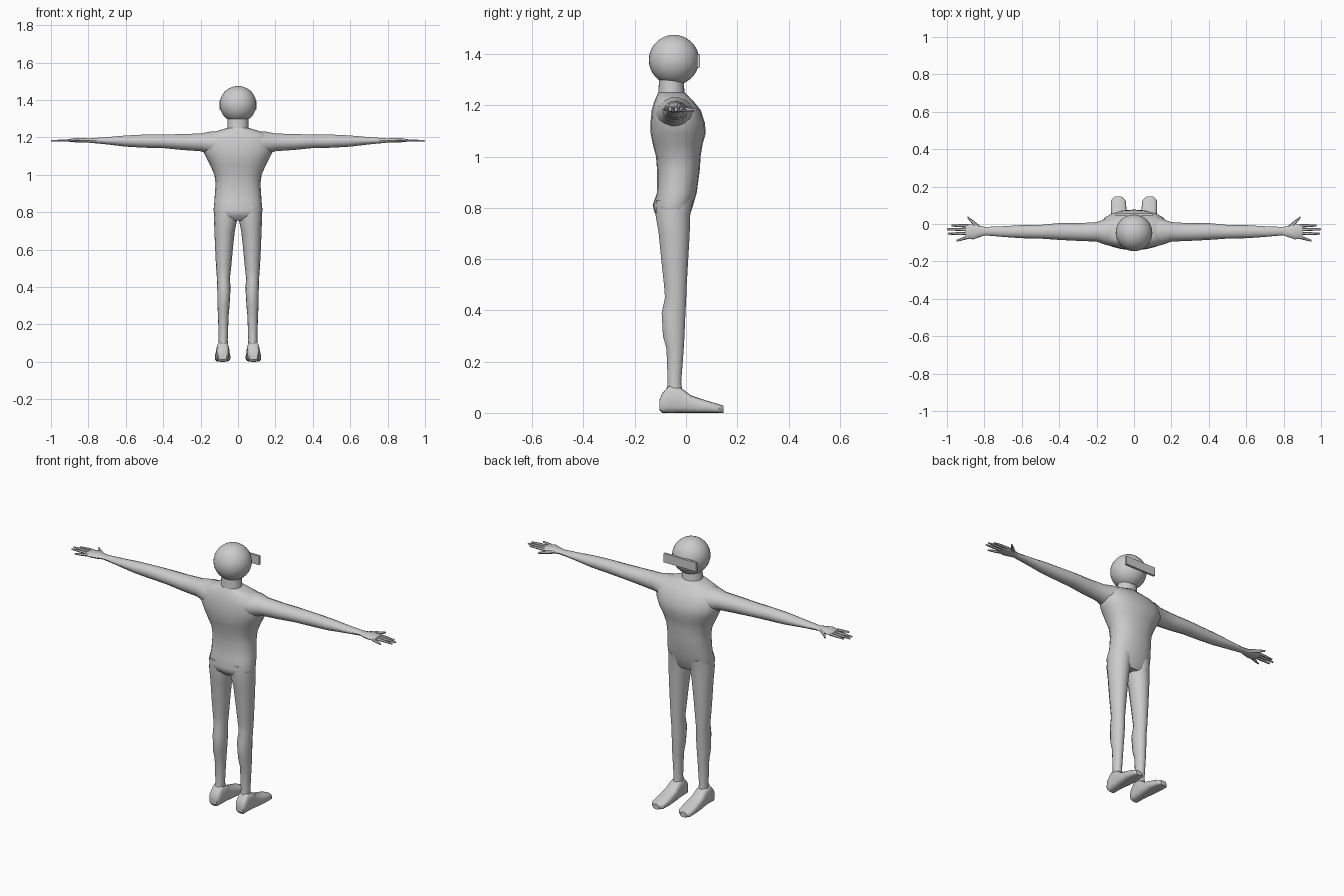
import bpy, bmesh, math

grey = bpy.data.materials.new("plain grey")
grey.diffuse_color = (0.6, 0.6, 0.6, 1)


def finish(obj, mirror=False, angle=40):
    obj.data.materials.append(grey)
    if mirror:
        obj.modifiers.new("Mirror", 'MIRROR')
    bpy.ops.object.select_all(action='DESELECT')
    obj.select_set(True)
    bpy.context.view_layer.objects.active = obj
    bpy.ops.object.shade_smooth_by_angle(angle=math.radians(angle))
    return obj


def loft(name, axis, rings, n=14, power=2.0, mirror=False):
    """Rings are (position, u_min, u_max, v_min, v_max) across the given axis."""
    bm = bmesh.new()
    loops = []
    for p, u0, u1, v0, v1 in rings:
        loop = []
        for i in range(n):
            t = 2 * math.pi * i / n
            c, s = math.cos(t), math.sin(t)
            u = (u0 + u1) / 2 + (u1 - u0) / 2 * math.copysign(abs(c) ** (2 / power), c)
            v = (v0 + v1) / 2 + (v1 - v0) / 2 * math.copysign(abs(s) ** (2 / power), s)
            loop.append(bm.verts.new({'X': (p, u, v), 'Y': (u, p, v), 'Z': (u, v, p)}[axis]))
        loops.append(loop)
    for a, b in zip(loops, loops[1:]):
        for i in range(n):
            j = (i + 1) % n
            bm.faces.new((a[i], a[j], b[j], b[i]))
    bm.faces.new(loops[0])
    bm.faces.new(loops[-1])
    bmesh.ops.recalc_face_normals(bm, faces=bm.faces)
    me = bpy.data.meshes.new(name)
    bm.to_mesh(me)
    bm.free()
    obj = bpy.data.objects.new(name, me)
    bpy.context.collection.objects.link(obj)
    return finish(obj, mirror)


# Torso from crotch to shoulders
loft("torso", 'Z', [
    (0.755, -0.09, 0.09, -0.095, 0.005),
    (0.78, -0.125, 0.125, -0.122, 0.018),
    (0.81, -0.131, 0.131, -0.13, 0.028),
    (0.86, -0.126, 0.126, -0.113, 0.042),
    (0.95, -0.12, 0.12, -0.113, 0.054),
    (1.00, -0.126, 0.126, -0.117, 0.057),
    (1.05, -0.148, 0.148, -0.13, 0.065),
    (1.09, -0.168, 0.168, -0.138, 0.077),
    (1.13, -0.188, 0.188, -0.139, 0.074),
    (1.18, -0.188, 0.188, -0.134, 0.058),
    (1.215, -0.165, 0.165, -0.124, 0.03),
    (1.235, -0.11, 0.11, -0.115, 0.01),
    (1.25, -0.06, 0.06, -0.108, -0.005),
], n=20, power=2.3)

# Neck
loft("neck", 'Z', [
    (1.21, -0.066, 0.066, -0.113, 0.006),
    (1.25, -0.056, 0.056, -0.108, -0.006),
    (1.33, -0.054, 0.054, -0.103, -0.01),
], n=16)

# Head
bpy.ops.mesh.primitive_uv_sphere_add(segments=32, ring_count=18, radius=0.098,
                                     location=(0, -0.047, 1.377))
head = bpy.context.object
head.name = "head"
finish(head)

# Flat visor across the face
bpy.ops.mesh.primitive_cube_add(size=1, location=(0, 0.049, 1.373))
visor = bpy.context.object
visor.name = "visor"
visor.scale = (0.2, 0.013, 0.05)
finish(visor)

# Arms, held straight out
loft("arm", 'X', [
    (0.09, -0.125, 0.04, 1.10, 1.232),
    (0.15, -0.112, 0.028, 1.108, 1.232),
    (0.20, -0.094, 0.01, 1.125, 1.222),
    (0.30, -0.09, 0.004, 1.132, 1.219),
    (0.40, -0.085, 0.005, 1.142, 1.216),
    (0.50, -0.078, -0.005, 1.144, 1.216),
    (0.60, -0.076, -0.006, 1.15, 1.211),
    (0.70, -0.069, -0.012, 1.162, 1.202),
    (0.80, -0.06, -0.016, 1.172, 1.195),
    (0.825, -0.06, -0.016, 1.173, 1.194),
], mirror=True)

# Palms
loft("palm", 'X', [
    (0.79, -0.058, -0.018, 1.173, 1.195),
    (0.83, -0.072, -0.008, 1.171, 1.197),
    (0.86, -0.082, 0.0, 1.172, 1.199),
    (0.90, -0.079, -0.001, 1.176, 1.192),
], n=10, mirror=True)

# Fingers: root y, tip y, tip x
for name, y0, y1, tip in (("index_finger", -0.010, -0.008, 0.975),
                          ("middle_finger", -0.030, -0.028, 1.0),
                          ("ring_finger", -0.050, -0.052, 0.995),
                          ("little_finger", -0.070, -0.090, 0.95)):
    mid_y, mid_x = (y0 + y1) / 2, (0.885 + tip) / 2
    loft(name, 'X', [
        (0.885, y0 - 0.009, y0 + 0.009, 1.176, 1.192),
        (mid_x, mid_y - 0.008, mid_y + 0.008, 1.176, 1.19),
        (tip, y1 - 0.005, y1 + 0.005, 1.177, 1.185),
    ], n=6, mirror=True)

# Thumbs
loft("thumb", 'X', [
    (0.825, -0.035, -0.008, 1.174, 1.194),
    (0.86, -0.006, 0.02, 1.174, 1.192),
    (0.89, 0.03, 0.042, 1.177, 1.187),
], n=6, mirror=True)

# Legs
loft("leg", 'Z', [
    (0.83, 0.0, 0.125, -0.118, 0.028),
    (0.77, 0.002, 0.129, -0.12, 0.018),
    (0.70, 0.017, 0.126, -0.108, 0.016),
    (0.60, 0.028, 0.122, -0.098, 0.01),
    (0.50, 0.037, 0.117, -0.087, 0.004),
    (0.45, 0.043, 0.113, -0.083, 0.002),
    (0.39, 0.040, 0.111, -0.096, -0.001),
    (0.30, 0.045, 0.110, -0.091, -0.005),
    (0.25, 0.050, 0.107, -0.077, -0.008),
    (0.12, 0.055, 0.103, -0.072, -0.018),
    (0.06, 0.052, 0.106, -0.08, -0.01),
], mirror=True)

# Feet, toes pointing to the back of the frame
loft("foot", 'Y', [
    (-0.104, 0.060, 0.105, 0.012, 0.05),
    (-0.094, 0.052, 0.112, 0.0, 0.075),
    (-0.065, 0.048, 0.114, 0.0, 0.108),
    (-0.020, 0.046, 0.116, 0.0, 0.098),
    (0.020, 0.043, 0.120, 0.0, 0.068),
    (0.080, 0.040, 0.124, 0.0, 0.048),
    (0.128, 0.045, 0.122, 0.0, 0.034),
    (0.146, 0.066, 0.104, 0.0, 0.028),
], n=16, power=3.2, mirror=True)
